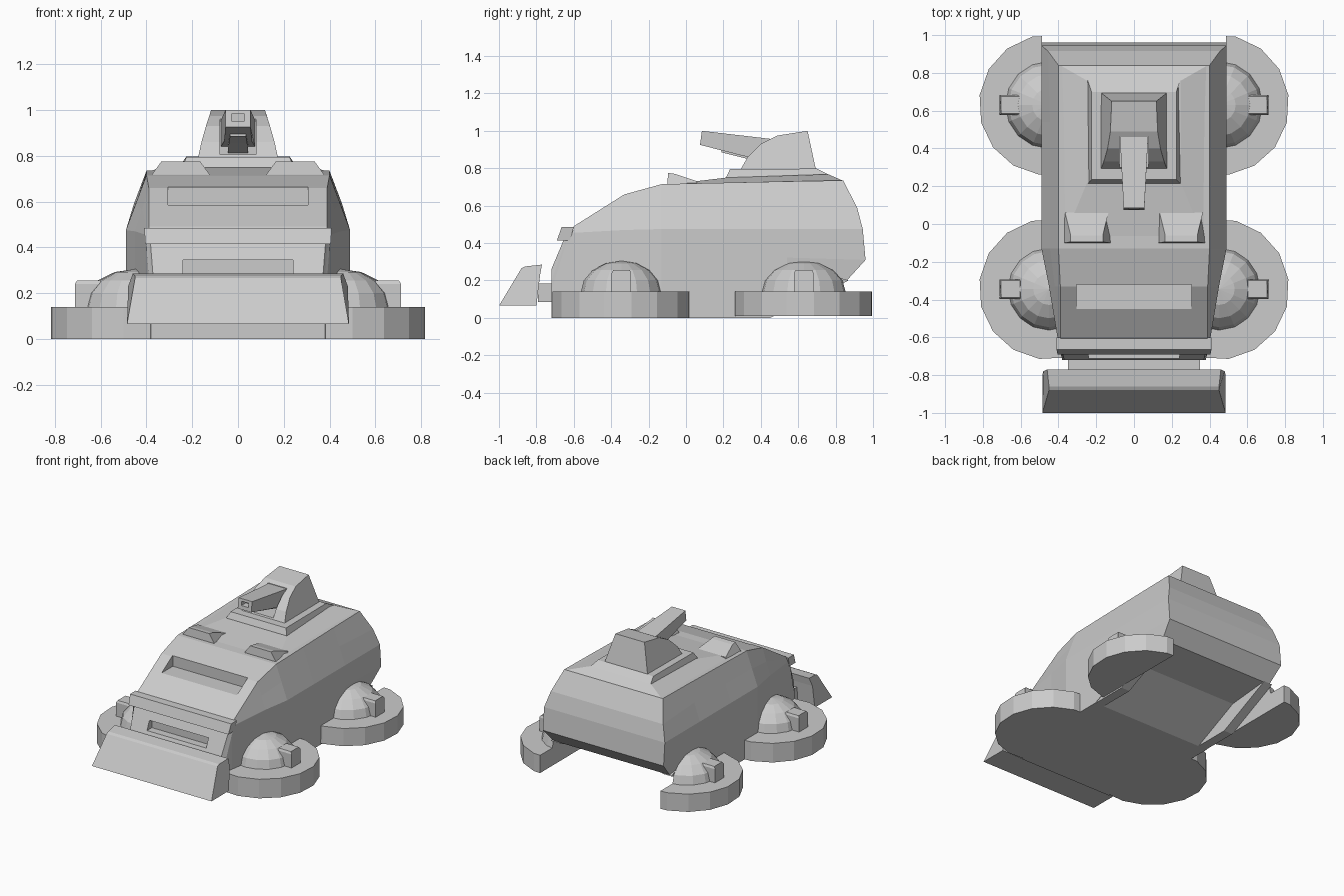
import bpy, bmesh
from math import pi
from mathutils import Matrix, Vector

if "Cube" in bpy.data.objects:
    bpy.data.objects.remove(bpy.data.objects["Cube"])


def finish(name, bm):
    bmesh.ops.recalc_face_normals(bm, faces=bm.faces)
    me = bpy.data.meshes.new(name)
    bm.to_mesh(me)
    bm.free()
    ob = bpy.data.objects.new(name, me)
    bpy.context.collection.objects.link(ob)
    return ob


def sym_prism(name, pts, cx=0.0):
    """Side profile of (half width, y, z) points, mirrored about cx."""
    bm = bmesh.new()
    r = [bm.verts.new((cx + w, y, z)) for w, y, z in pts]
    l = [bm.verts.new((cx - w, y, z)) for w, y, z in pts]
    n = len(pts)
    for i in range(n):
        j = (i + 1) % n
        bm.faces.new((r[i], r[j], l[j], l[i]))
    bm.faces.new(r)
    bm.faces.new(l[::-1])
    return finish(name, bm)


def box(name, x0, x1, y0, y1, z0, z1):
    w = (x1 - x0) / 2
    return sym_prism(name, [(w, y0, z0), (w, y0, z1), (w, y1, z1), (w, y1, z0)], (x0 + x1) / 2)


def cut(ob, *dims):
    c = box("cutter", *dims)
    c.hide_render = True
    m = ob.modifiers.new("cut", 'BOOLEAN')
    m.operation, m.solver, m.object = 'DIFFERENCE', 'EXACT', c
    dg = bpy.context.evaluated_depsgraph_get()
    me = bpy.data.meshes.new_from_object(ob.evaluated_get(dg))
    ob.modifiers.clear()
    ob.data = me
    bpy.data.objects.remove(c)


def loft_sym(name, rows):
    """Loft half sections (x, y, z), mirrored in x, capped with strips."""
    bm = bmesh.new()
    rings = [[bm.verts.new(p) for p in row] +
             [bm.verts.new((-x, y, z)) for x, y, z in reversed(row)] for row in rows]
    n = len(rings[0])
    for a, b in zip(rings, rings[1:]):
        for i in range(n):
            j = (i + 1) % n
            bm.faces.new((a[i], a[j], b[j], b[i]))
    for ring in (rings[0], rings[-1]):
        for i in range(n // 2 - 1):
            bm.faces.new((ring[i], ring[i + 1], ring[n - 2 - i], ring[n - 1 - i]))
    return finish(name, bm)


# Hull: stations of y, top z, top half width, mid z, mid half width, bottom z
stations = [(-.72, .26, .37, .14, .38, 0), (-.64, .45, .385, .40, .40, 0),
            (-.60, .49, .39, .455, .405, 0), (-.33, .66, .39, .47, .45, 0),
            (-.13, .715, .40, .475, .49, 0), (.18, .722, .40, .475, .49, 0),
            (.54, .73, .40, .475, .49, .17)]
rows = [[(wt, y, zt), ((wt + wm) / 2, y, (zt + zm) / 2), (wm, y, zm),
         (wm, y, (zm + zb) / 2), (wm, y, zb)] for y, zt, wt, zm, wm, zb in stations]
rows.append([(.40, .84, .735), (.455, .915, .59), (.49, .945, .475), (.49, .96, .31), (.47, .86, .2)])
hull = loft_sym("hull", rows)
cut(hull, -.305, .305, -.455, -.32, .585, .9)      # visor recess
cut(hull, -.24, .24, -.85, -.655, .28, .345)       # nose slot

# Low raised roof under the turret
sym_prism("roof_rise", [(.38, -.1, .712), (.25, .215, .75), (.25, .76, .768), (.39, .84, .733)])

# Nose parts
sym_prism("brow_bar", [(.405, -.69, .415), (.41, -.665, .485), (.41, -.6, .485), (.405, -.62, .415)])
box("plow_mount", -.35, .35, -.79, -.70, .085, .185)
sym_prism("plow", [(.485, -1, .065), (.45, -.88, .265), (.45, -.86, .275),
                   (.46, -.77, .285), (.48, -.78, .23), (.485, -.8, .065)])

# Turret with a gun slot between two cheeks
sym_prism("turret_plate", [(.245, .215, .73), (.245, .215, .752), (.225, .235, .795),
                           (.225, .70, .798), (.245, .76, .768), (.245, .76, .73)])
turret = sym_prism("turret", [(.175, .29, .79), (.16, .33, .86), (.14, .40, .93), (.125, .49, .975),
                              (.118, .65, 1.0), (.175, .695, .79)])
cut(turret, -.078, .078, .1, .46, .805, 1.2)
barrel = sym_prism("gun_barrel", [(.055, .075, .925), (.055, .085, 1.0), (.075, .47, .955), (.075, .47, .84),
                                  (.06, .31, .865)])
cut(barrel, -.028, .028, .0, .13, .952, .982)
sym_prism("gun_cradle", [(.035, .19, .885), (.035, .19, .91), (.045, .47, .88), (.045, .47, .81), (.04, .31, .855)])

for side, tag in ((1, "right"), (-1, "left")):
    # Roof hatches
    sym_prism("roof_hatch_" + tag, [(.125, -.10, .70), (.125, -.10, .72), (.085, -.095, .775),
                                    (.085, -.06, .77), (.115, .06, .73), (.115, .06, .70)], side * .25)
    # Walls beside the rear underside channel
    sym_prism("rear_wall_" + tag, [(.035, .16, 0), (.035, .45, 0), (.035, .87, .2), (.035, .54, .3)], side * .452)

    # Skirted pods: disc, dome and outer knob
    for end, y, r, z0, trim in (("front", -.345, .218, 0.0, .2), ("rear", .63, .232, .01, .488)):
        for part in ("skirt", "dome"):
            bm = bmesh.new()
            if part == "skirt":
                mat = Matrix.Translation((.448, y, (z0 + .14) / 2))
                bmesh.ops.create_cone(bm, cap_ends=True, segments=16, radius1=.373, radius2=.373,
                                      depth=.14 - z0, matrix=mat @ Matrix.Rotation(pi / 22, 4, 'Z'))
            else:
                mat = Matrix.Translation((.45, y, .135)) @ Matrix.Diagonal((r, r, .17, 1))
                bmesh.ops.create_uvsphere(bm, u_segments=16, v_segments=8, radius=1, matrix=mat)
                g = bm.verts[:] + bm.edges[:] + bm.faces[:]
                bmesh.ops.bisect_plane(bm, geom=g, plane_co=(0, 0, .13), plane_no=(0, 0, -1), clear_outer=True)
                bmesh.ops.holes_fill(bm, edges=bm.edges[:])
            g = bm.verts[:] + bm.edges[:] + bm.faces[:]
            bmesh.ops.bisect_plane(bm, geom=g, plane_co=(trim, 0, 0), plane_no=(-1, 0, 0), clear_outer=True)
            bmesh.ops.holes_fill(bm, edges=bm.edges[:])
            for v in bm.verts:
                v.co.x *= side
            finish(f"{end}_{part}_{tag}", bm)
        sym_prism(f"{end}_knob_{tag}", [(.06, y - .052, .135), (.06, y - .052, .24), (.05, y - .045, .255),
                                        (.05, y + .045, .255), (.06, y + .052, .24), (.06, y + .052, .135)],
                  side * .653)
